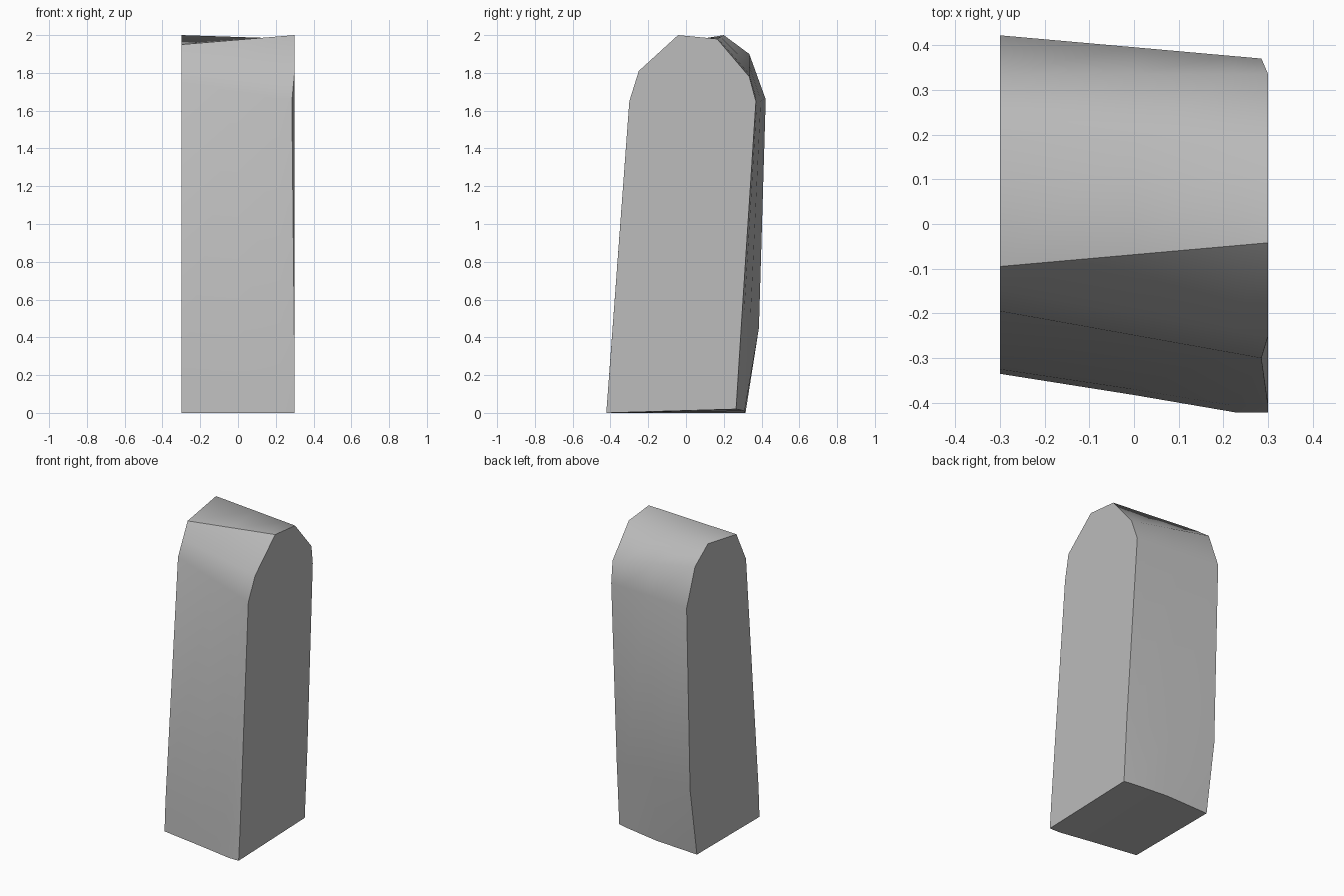
import bpy
import bmesh

cube = bpy.data.objects.get("Cube")
if cube:
    bpy.data.objects.remove(cube, do_unlink=True)

# One stone grey for the whole slab
stone = bpy.data.materials.new("stone_grey")
stone.use_nodes = True
GREY = (0.5, 0.5, 0.5, 1)
stone.diffuse_color = GREY
bsdf = stone.node_tree.nodes["Principled BSDF"]
bsdf.inputs["Base Color"].default_value = GREY
bsdf.inputs["Roughness"].default_value = 0.8

# End profiles as (x, y, z), from the front foot over the top to the back foot
right_end = [(-0.3, y, z) for y, z in (
    (-0.335, 0), (-0.325, 0.2), (-0.195, 1.75), (-0.145, 1.85), (-0.095, 1.95),
    (0.2, 2), (0.335, 1.9), (0.422, 1.66), (0.386, 0.45), (0.315, 0))]
left_end = [(x, y, z) for x, y, z in (
    (0.3, -0.422, 0), (0.3, -0.407, 0.2), (0.285, -0.3, 1.65), (0.3, -0.25, 1.81),
    (0.3, -0.042, 2), (0.3, 0.165, 1.98), (0.3, 0.335, 1.78),
    (0.285, 0.37, 1.65), (0.3, 0.292, 0.45), (0.3, 0.265, 0.02))]
RIDGE = 4   # profile index of the crisp front ridge


def station(t, front_bulge, back_bulge):
    """Cross-section between the ends, with the feet pushed outwards."""
    pts = [[a + (b - a) * t for a, b in zip(p, q)]
           for p, q in zip(right_end, left_end)]
    for i in (0, 1):
        pts[i][1] -= front_bulge
    pts[-1][1] += back_bulge
    return pts


# Loft the weathered slab through four cross-sections
bm = bmesh.new()
rings = [[bm.verts.new(p) for p in station(*s)]
         for s in ((0, 0, 0), (0.5, 0.004, 0.02), (0.88, 0.01, 0.008), (1, 0, 0))]
for a, b in zip(rings, rings[1:]):
    for i in range(len(a)):
        j = (i + 1) % len(a)
        bm.faces.new((a[i], b[i], b[j], a[j]))
ends = [bm.faces.new(rings[0]), bm.faces.new(rings[-1])]
bmesh.ops.recalc_face_normals(bm, faces=bm.faces)

# Soft sides and top, crisp ends, feet and front ridge
for face in bm.faces:
    face.smooth = True
for face in ends:
    for edge in face.edges:
        edge.smooth = False
for i in (0, RIDGE, -1):
    for a, b in zip(rings, rings[1:]):
        bm.edges.get((a[i], b[i])).smooth = False

mesh = bpy.data.meshes.new("stone_slab")
bm.to_mesh(mesh)
bm.free()
mesh.materials.append(stone)
slab = bpy.data.objects.new("stone_slab", mesh)
bpy.context.collection.objects.link(slab)
